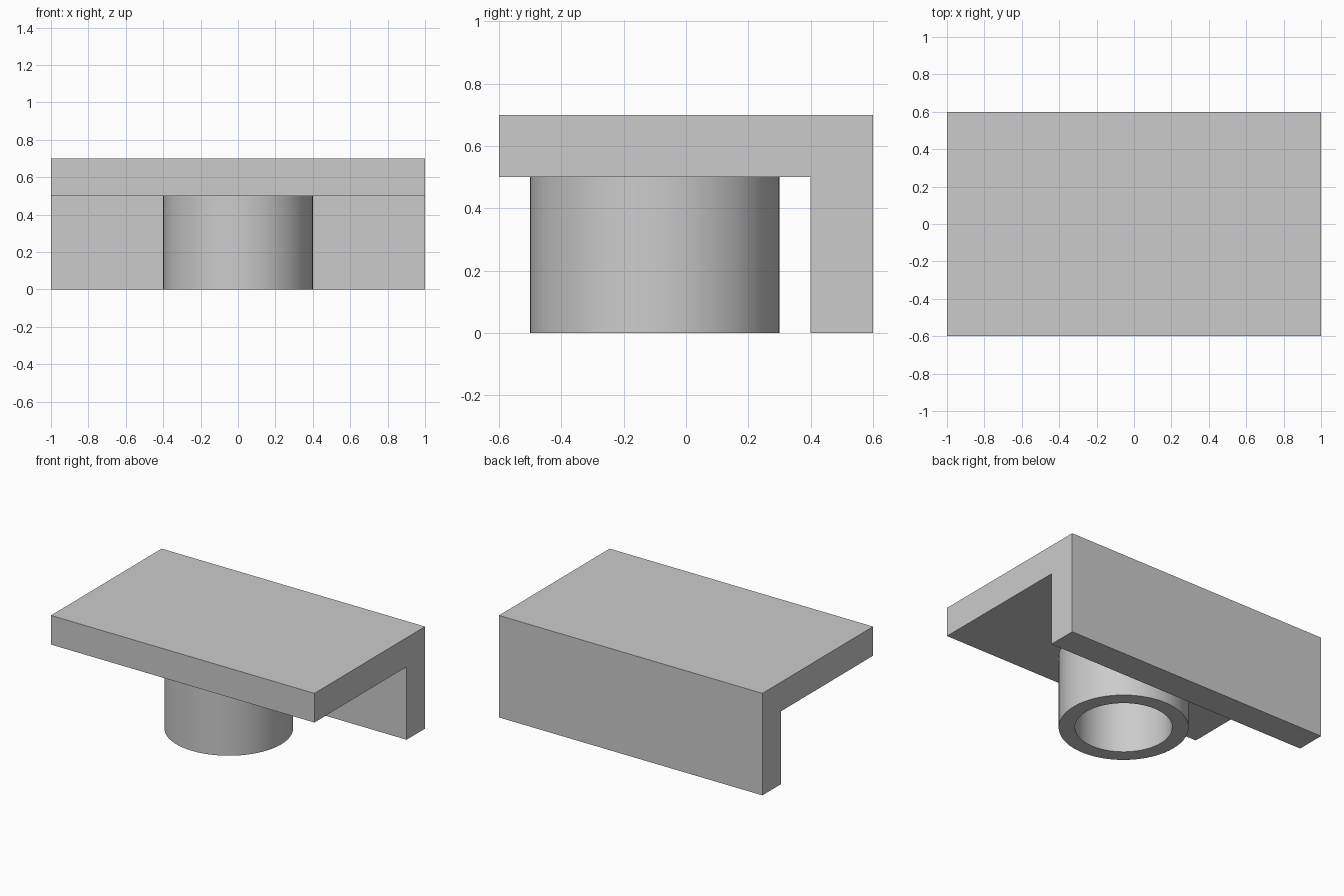
import bpy, bmesh, math
from mathutils import Vector

cube = bpy.data.objects.get("Cube")
if cube:
    bpy.data.objects.remove(cube, do_unlink=True)

grey = bpy.data.materials.new("light_grey")
grey.use_nodes = True
grey.diffuse_color = (0.6, 0.6, 0.6, 1)
grey.node_tree.nodes["Principled BSDF"].inputs["Base Color"].default_value = (0.6, 0.6, 0.6, 1)

HALF_X, HALF_Y = 1.0, 0.6
UNDERSIDE, TOP = 0.5, 0.7
WALL_Y = 0.4
TUBE_Y, OUTER, INNER = -0.1, 0.4, 0.3


def make_object(name, bm):
    bmesh.ops.recalc_face_normals(bm, faces=bm.faces)
    mesh = bpy.data.meshes.new(name)
    bm.to_mesh(mesh)
    bm.free()
    mesh.materials.append(grey)
    obj = bpy.data.objects.new(name, mesh)
    bpy.context.collection.objects.link(obj)
    return obj


# L-shaped bracket: top plate and rear wall, extruded across the width
bm = bmesh.new()
outline = [(-HALF_Y, UNDERSIDE), (WALL_Y, UNDERSIDE), (WALL_Y, 0),
           (HALF_Y, 0), (HALF_Y, TOP), (-HALF_Y, TOP)]
side = bm.faces.new([bm.verts.new((-HALF_X, y, z)) for y, z in outline])
extruded = bmesh.ops.extrude_face_region(bm, geom=[side])
moved = [v for v in extruded["geom"] if isinstance(v, bmesh.types.BMVert)]
bmesh.ops.translate(bm, verts=moved, vec=Vector((2 * HALF_X, 0, 0)))
# The source side stays as the second end cap
if not side.is_valid:
    bmesh.ops.holes_fill(bm, edges=[e for e in bm.edges if e.is_boundary])
make_object("bracket", bm)

# Hollow sleeve under the plate, closed above by the plate itself
bm = bmesh.new()
profile = [(OUTER, UNDERSIDE), (OUTER, 0), (INNER, 0), (INNER, UNDERSIDE)]
verts = [bm.verts.new((r, 0, z)) for r, z in profile]
edges = [bm.edges.new(pair) for pair in zip(verts, verts[1:])]
bmesh.ops.spin(bm, geom=verts + edges, cent=(0, 0, 0), axis=(0, 0, 1),
               angle=math.tau, steps=64, use_merge=True)
bmesh.ops.remove_doubles(bm, verts=bm.verts, dist=0.0001)
# Wind faces outward from the solid wall of the sleeve
sleeve = make_object("sleeve", bm)
sleeve.location.y = TUBE_Y
bpy.ops.object.select_all(action="DESELECT")
sleeve.select_set(True)
bpy.context.view_layer.objects.active = sleeve
bpy.ops.object.shade_smooth_by_angle(angle=math.radians(30))
